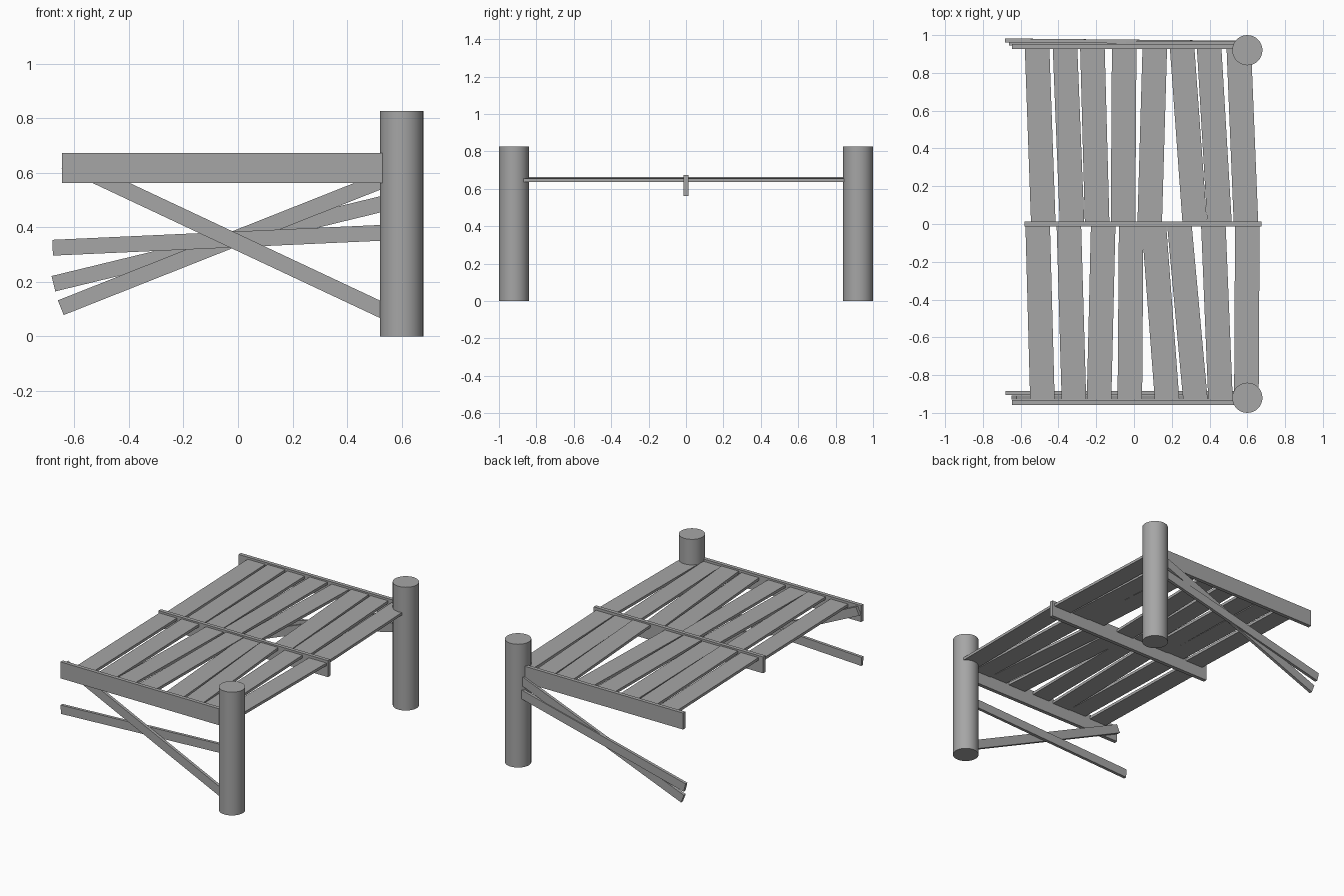
import bpy
import math
from mathutils import Vector

cube = bpy.data.objects.get("Cube")
if cube:
    bpy.data.objects.remove(cube, do_unlink=True)

# One weathered grey for everything
grey = bpy.data.materials.new("weathered_grey")
grey.use_nodes = True
COLOUR = (0.38, 0.38, 0.38, 1)
grey.diffuse_color = COLOUR
for node in grey.node_tree.nodes:
    if node.type == 'BSDF_PRINCIPLED':
        node.inputs["Base Color"].default_value = COLOUR


def board(name, start, end, half_offset, thickness_vec):
    """Board from start to end; the other two half-axes are given as vectors."""
    a, b = Vector(start), Vector(end)
    h, t = Vector(half_offset), Vector(thickness_vec)
    verts = [p + i * h + j * t for p in (a, b)
             for i, j in ((-1, -1), (1, -1), (1, 1), (-1, 1))]
    faces = [(0, 1, 2, 3), (7, 6, 5, 4)]
    faces += [(k, k + 4, (k + 1) % 4 + 4, (k + 1) % 4) for k in range(4)]
    mesh = bpy.data.meshes.new(name)
    mesh.from_pydata(verts, [], faces)
    mesh.materials.append(grey)
    obj = bpy.data.objects.new(name, mesh)
    bpy.context.collection.objects.link(obj)
    # Consistent outward normals
    import bmesh
    bm = bmesh.new()
    bm.from_mesh(mesh)
    bmesh.ops.recalc_face_normals(bm, faces=bm.faces)
    bm.to_mesh(mesh)
    bm.free()
    return obj


def upright(name, start, end, width, thick):
    """Board whose wide face looks along y."""
    d = (Vector(end) - Vector(start)).normalized()
    across = Vector((0, 1, 0)).cross(d).normalized()
    return board(name, start, end, across * width / 2, (0, thick / 2, 0))


# Round posts
for side, y in (("front", -0.92), ("back", 0.92)):
    bpy.ops.mesh.primitive_cylinder_add(vertices=32, radius=0.08, depth=0.826,
                                        location=(0.6, y, 0.413))
    post = bpy.context.object
    post.name = side + "_post"
    post.data.materials.append(grey)
    bpy.ops.object.shade_smooth_by_angle(angle=math.radians(40))

# Long beams across the deck
for name, y, x0, x1 in (("front_beam", -0.945, -0.645, 0.6),
                        ("middle_beam", 0, -0.58, 0.675),
                        ("back_beam", 0.94, -0.645, 0.6)):
    upright(name, (x0, y, 0.618), (x1, y, 0.618), 0.11, 0.025)

# Diagonal braces
BRACES = (("front_falling_brace", -0.918, -0.918, -0.635, 0.642, 0.062),
          ("front_level_brace", -0.895, -0.895, -0.68, 0.325, 0.383),
          ("back_steep_brace", 0.956, 0.956, -0.65, 0.105, 0.60),
          ("back_shallow_brace", 0.972, 0.96, -0.677, 0.193, 0.503))
for name, y0, y1, x0, z0, z1 in BRACES:
    upright(name, (x0, y0, z0), (0.6, y1, z1), 0.058, 0.02)

# Loose deck planks: centre x at the middle beam and at the outer end
ROWS = {
    "front": (-1, ((-.51, -.485), (-.345, -.318), (-.163, -.185), (-.015, -.022),
                   (.105, .175), (.24, .325), (.42, .458), (.6, .595))),
    "back": (1, ((-.48, -.513), (-.328, -.365), (-.195, -.22), (-.058, -.052),
                 (.083, .11), (.322, .255), (.453, .398), (.593, .555))),
}
for row, (sign, planks) in ROWS.items():
    for i, (inner, outer) in enumerate(planks):
        z = 0.646 if i == 7 else 0.65 + 0.004 * (i % 2)
        board(f"{row}_plank_{i + 1}", (inner, 0, z), (outer, sign * 0.93, z),
              (0.065, 0, 0), (0, 0, 0.009))
